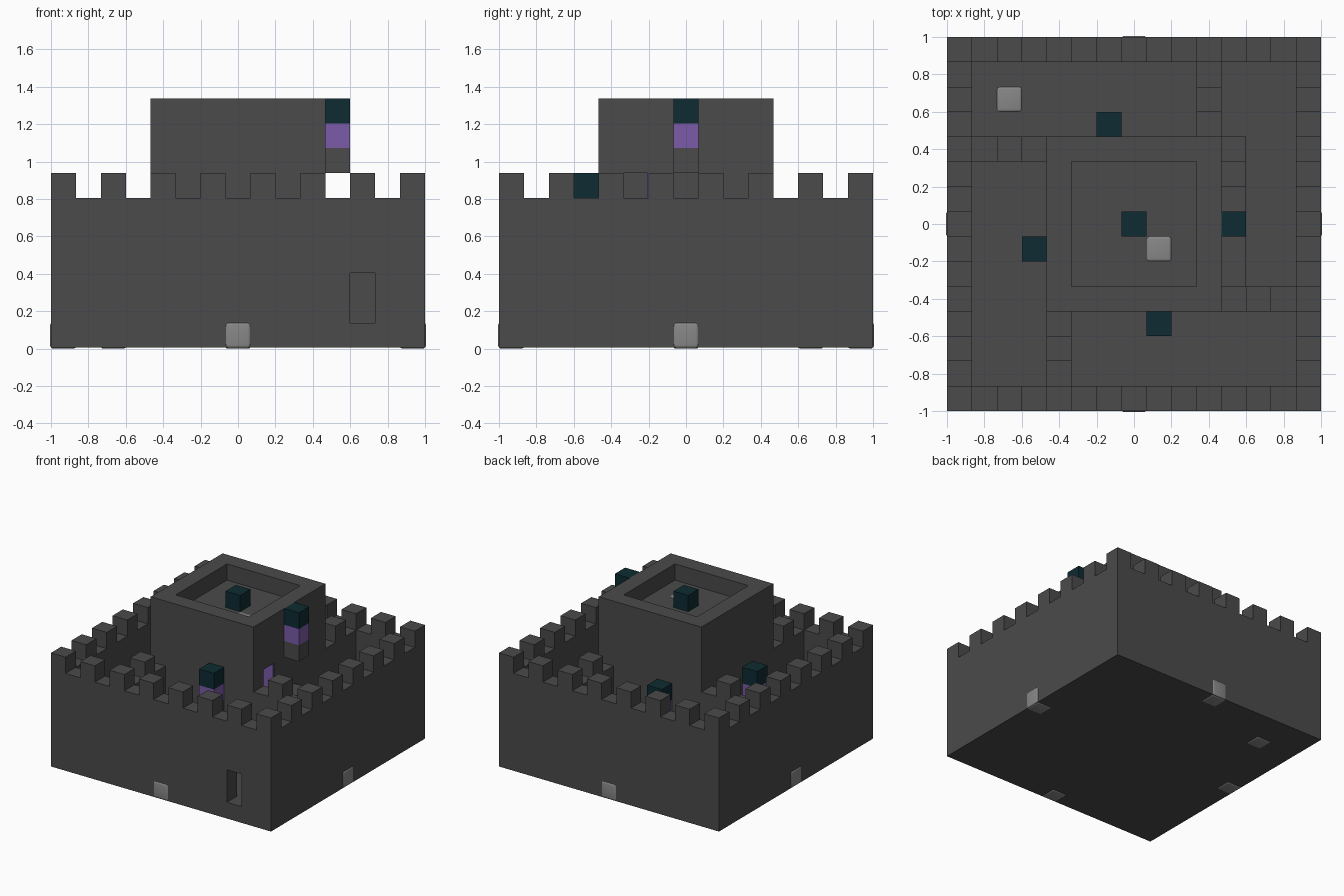
import bpy
import bmesh
from mathutils import Vector

if "Cube" in bpy.data.objects:
    bpy.data.objects.remove(bpy.data.objects["Cube"], do_unlink=True)

N = 15                 # grid cells along one side
CELL = 2 / N
LIFT = 0.005           # door blocks poke out this far


def material(name, rgb):
    m = bpy.data.materials.new(name)
    m.use_nodes = True
    color = (*rgb, 1)
    m.diffuse_color = color
    bsdf = m.node_tree.nodes["Principled BSDF"]
    bsdf.inputs["Base Color"].default_value = color
    bsdf.inputs["Roughness"].default_value = 0.9
    return m


STONE = material("dark stone grey", (0.069, 0.069, 0.069))
TEAL = material("deep teal", (0.004, 0.024, 0.032))
PURPLE = material("purple", (0.198, 0.105, 0.386))
PALE = material("light grey", (0.246, 0.246, 0.246))


def point(i, j, k):
    return Vector((i * CELL - 1, j * CELL - 1, k * CELL + LIFT))


def blocks(name, mat, *boxes):
    """One object from boxes given as (low corner, high corner) in grid cells."""
    bm = bmesh.new()
    for low, high in boxes:
        a, b = point(*low), point(*high)
        new = bmesh.ops.create_cube(bm, size=1)["verts"]
        bmesh.ops.scale(bm, vec=b - a, verts=new)
        bmesh.ops.translate(bm, vec=(a + b) / 2, verts=new)
    mesh = bpy.data.meshes.new(name)
    bm.to_mesh(mesh)
    bm.free()
    mesh.materials.append(mat)
    obj = bpy.data.objects.new(name, mesh)
    bpy.context.collection.objects.link(obj)
    return obj


def apply(obj, mod):
    bpy.context.view_layer.objects.active = obj
    bpy.ops.object.modifier_apply(modifier=mod.name)


def cut(obj, low, high):
    cutter = blocks("cutter", STONE, (low, high))
    cutter.hide_render = True
    mod = obj.modifiers.new("cut", "BOOLEAN")
    mod.operation = "DIFFERENCE"
    mod.solver = "EXACT"
    mod.object = cutter
    apply(obj, mod)
    bpy.data.objects.remove(cutter, do_unlink=True)


def cell(i, j, k, height=1):
    return (i, j, k), (i + 1, j + 1, k + height)


# Outer wall with courtyard floor and a front window
wall = blocks("outer_wall", STONE, ((0, 0, 0), (N, N, 6)))
cut(wall, (1, 1, 1), (N - 1, N - 1, 7))
cut(wall, (12, -1, 1), (13, 1.5, 3))

# Battlements on every second cell of the rim
rim = [(i, j) for i in range(0, N, 2) for j in range(0, N, 2)
       if i in (0, N - 1) or j in (0, N - 1)]
blocks("battlements", STONE, *[cell(i, j, 6) for i, j in rim])

# Hollow keep with sunken roof and a side doorway
keep = blocks("keep", STONE, ((4, 4, 1), (11, 11, 10)))
cut(keep, (5, 5, 1.01), (10, 10, 8))
cut(keep, (5, 5, 9), (10, 10, 11))
cut(keep, (9.5, 5, 5), (11.5, 6, 7))
blocks("doorway_panel", PURPLE, ((10, 5.95, 5), (10.97, 6, 7)))

# Four dividing walls in a pinwheel, each with one merlon
dividers = {
    "front": ((4, 1), (5, 4), (4, 2)),
    "back": ((10, 11), (11, 14), (10, 12)),
    "right_side": ((1, 10), (4, 11), (2, 10)),
    "left_side": ((11, 4), (14, 5), (12, 4)),
}
for side, (low, high, merlon) in dividers.items():
    blocks(side + "_divider", STONE, ((*low, 1), (*high, 6)), cell(*merlon, 6))

# Stairs climbing along the keep to the doorway
blocks("stairs", STONE,
       *[cell(11, 10 - s, 1, min(s + 1, 4)) for s in range(6)])

# Figures: grey legs, purple body, teal head
figures = {
    "roof": (7, 7, 7),
    "east": (11, 7, 7),
    "north": (6, 11, 3),
    "west": (3, 6, 3),
    "south": (8, 3, 4),
}
for name, (i, j, k) in figures.items():
    parts = (("legs", STONE), ("body", PURPLE), ("head", TEAL))
    for step, (part, mat) in enumerate(parts):
        blocks(f"{name}_figure_{part}", mat, cell(i, j, k + step))

# Rounded pale blocks: four doors, a courtyard slab and a roof hatch
pale = {
    "front_door": (7, 0, 0),
    "back_door": (7, 14, 0),
    "right_door": (0, 7, 0),
    "left_door": (14, 7, 0),
    "courtyard_slab": (2, 12, 0),
    "roof_hatch": (8, 6, 8),
}
grow = LIFT / CELL
for name, (i, j, k) in pale.items():
    low = (i - grow, j - grow, k - grow)
    high = (i + 1 + grow, j + 1 + grow, k + 1 + grow)
    obj = blocks(name, PALE, (low, high))
    bevel = obj.modifiers.new("round", "BEVEL")
    bevel.width = 0.02
    bevel.segments = 4
    apply(obj, bevel)
    bpy.ops.object.select_all(action="DESELECT")
    obj.select_set(True)
    bpy.ops.object.shade_smooth_by_angle()
